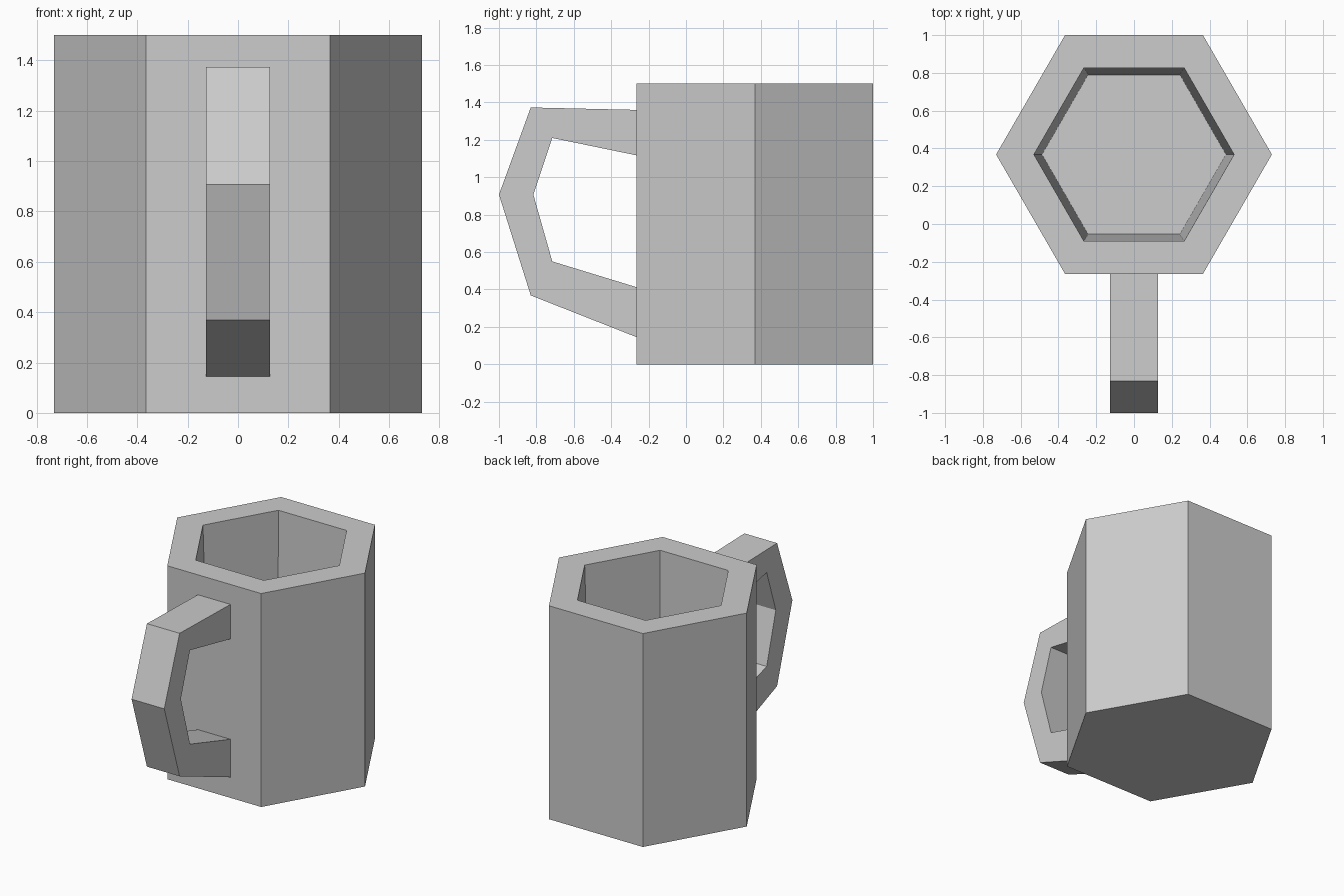
import bpy, bmesh
from math import cos, sin, pi

cube = bpy.data.objects.get("Cube")
if cube:
    bpy.data.objects.remove(cube)

grey = bpy.data.materials.new("light grey")
grey.use_nodes = True
colour = (0.604, 0.604, 0.604, 1)
grey.diffuse_color = colour
grey.node_tree.nodes["Principled BSDF"].inputs["Base Color"].default_value = colour

SIDES = 6
CENTRE_Y = 0.368


def finish(name, bm):
    bmesh.ops.recalc_face_normals(bm, faces=bm.faces)
    mesh = bpy.data.meshes.new(name)
    bm.to_mesh(mesh)
    bm.free()
    mesh.materials.append(grey)
    obj = bpy.data.objects.new(name, mesh)
    bpy.context.collection.objects.link(obj)
    return obj


def bridge(bm, a, b):
    for i in range(len(a)):
        j = (i + 1) % len(a)
        bm.faces.new((a[i], a[j], b[j], b[i]))


# Hexagonal cup: outer wall, rim, tapered inner wall and floor
bm = bmesh.new()
rings = []
for radius, z in [(0.73, 0), (0.73, 1.5), (0.53, 1.5), (0.487, 0.15)]:
    rings.append([bm.verts.new((radius * cos(2 * pi * i / SIDES),
                                CENTRE_Y + radius * sin(2 * pi * i / SIDES), z))
                  for i in range(SIDES)])
for lower, upper in zip(rings, rings[1:]):
    bridge(bm, lower, upper)
bm.faces.new(rings[0])
bm.faces.new(rings[-1])
finish("cup", bm)

# Handle: square-edged band following an outer and an inner (y, z) path
outer = [(-0.264, 1.36), (-0.83, 1.373), (-1, 0.907), (-0.83, 0.368), (-0.264, 0.145)]
inner = [(-0.264, 1.117), (-0.715, 1.21), (-0.816, 0.907), (-0.715, 0.55), (-0.264, 0.412)]
bm = bmesh.new()
sections = []
for (oy, oz), (iy, iz) in zip(outer, inner):
    sections.append([bm.verts.new(p) for p in
                     [(-0.127, oy, oz), (0.127, oy, oz), (0.127, iy, iz), (-0.127, iy, iz)]])
for a, b in zip(sections, sections[1:]):
    bridge(bm, a, b)
bm.faces.new(sections[0])
bm.faces.new(sections[-1])
finish("handle", bm)
